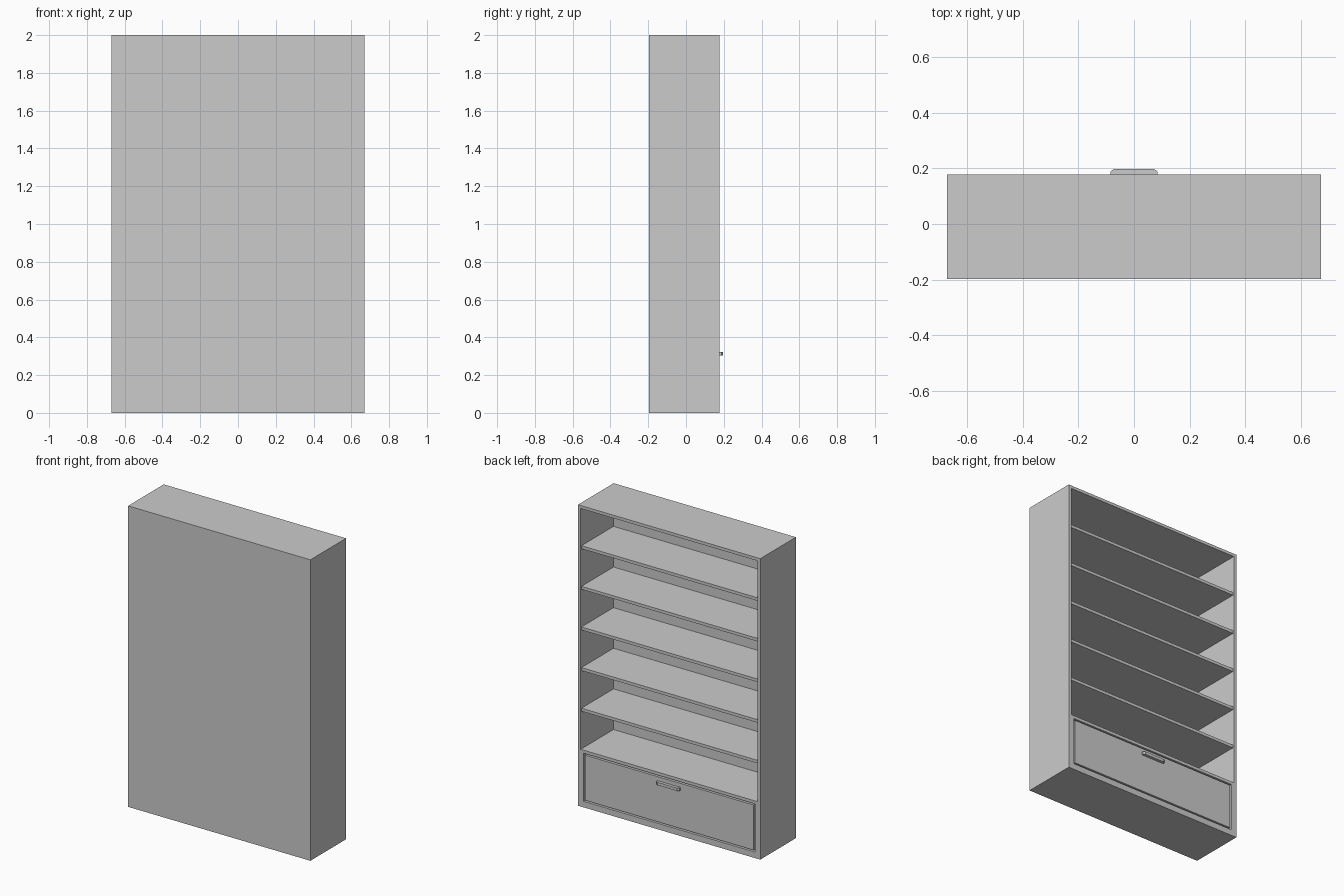
import bpy, bmesh

if "Cube" in bpy.data.objects:
    bpy.data.objects.remove(bpy.data.objects["Cube"])

W, H = 0.67, 2.0            # half width, height
BACK, FRONT = -0.197, 0.177  # closed wall / open side
T = 0.02                    # board thickness


def box(name, x0, x1, y0, y1, z0, z1):
    bm = bmesh.new()
    bmesh.ops.create_cube(bm, size=1)
    for v in bm.verts:
        v.co = ((x0 + x1) / 2 + v.co.x * (x1 - x0),
                (y0 + y1) / 2 + v.co.y * (y1 - y0),
                (z0 + z1) / 2 + v.co.z * (z1 - z0))
    me = bpy.data.meshes.new(name)
    bm.to_mesh(me)
    bm.free()
    ob = bpy.data.objects.new(name, me)
    bpy.context.collection.objects.link(ob)
    return ob


def carve(target, cutter):
    mod = target.modifiers.new("carve", 'BOOLEAN')
    mod.operation = 'DIFFERENCE'
    mod.solver = 'EXACT'
    mod.object = cutter
    bpy.context.view_layer.objects.active = target
    bpy.ops.object.modifier_apply(modifier=mod.name)
    bpy.data.objects.remove(cutter)


# Carcass with an open shelf bay and a drawer bay
carcass = box("carcass", -W, W, BACK, FRONT, 0, H)
inner_back = BACK + 0.03
carve(carcass, box("shelf_bay", -W + T, W - T, inner_back, FRONT + 0.1, 0.38, H - T))
carve(carcass, box("drawer_bay", -0.63, 0.63, inner_back, FRONT + 0.1, 0.04, 0.36))

# Five evenly spaced shelves, set slightly back from the front edge
for i in range(5):
    z = 0.63 + i * 0.27
    box(f"shelf_{i + 1}", -W + T, W - T, inner_back, FRONT - 0.008, z, z + T)

# Drawer: open tray with a narrow gap around its front
drawer = box("drawer", -0.62, 0.62, inner_back + 0.01, FRONT, 0.05, 0.35)
carve(drawer, box("tray", -0.605, 0.605, inner_back + 0.025, FRONT - T, 0.065, 0.45))

# Handle: chamfered bar on the drawer front
profile = [(-0.085, FRONT), (-0.085, 0.188), (-0.073, 0.197),
           (0.073, 0.197), (0.085, 0.188), (0.085, FRONT)]
bm = bmesh.new()
face = bm.faces.new([bm.verts.new((x, y, 0.304)) for x, y in profile])
ext = bmesh.ops.extrude_face_region(bm, geom=[face])
for g in ext["geom"]:
    if isinstance(g, bmesh.types.BMVert):
        g.co.z += 0.019
bmesh.ops.recalc_face_normals(bm, faces=bm.faces)
me = bpy.data.meshes.new("drawer_handle")
bm.to_mesh(me)
bm.free()
bpy.context.collection.objects.link(bpy.data.objects.new("drawer_handle", me))
